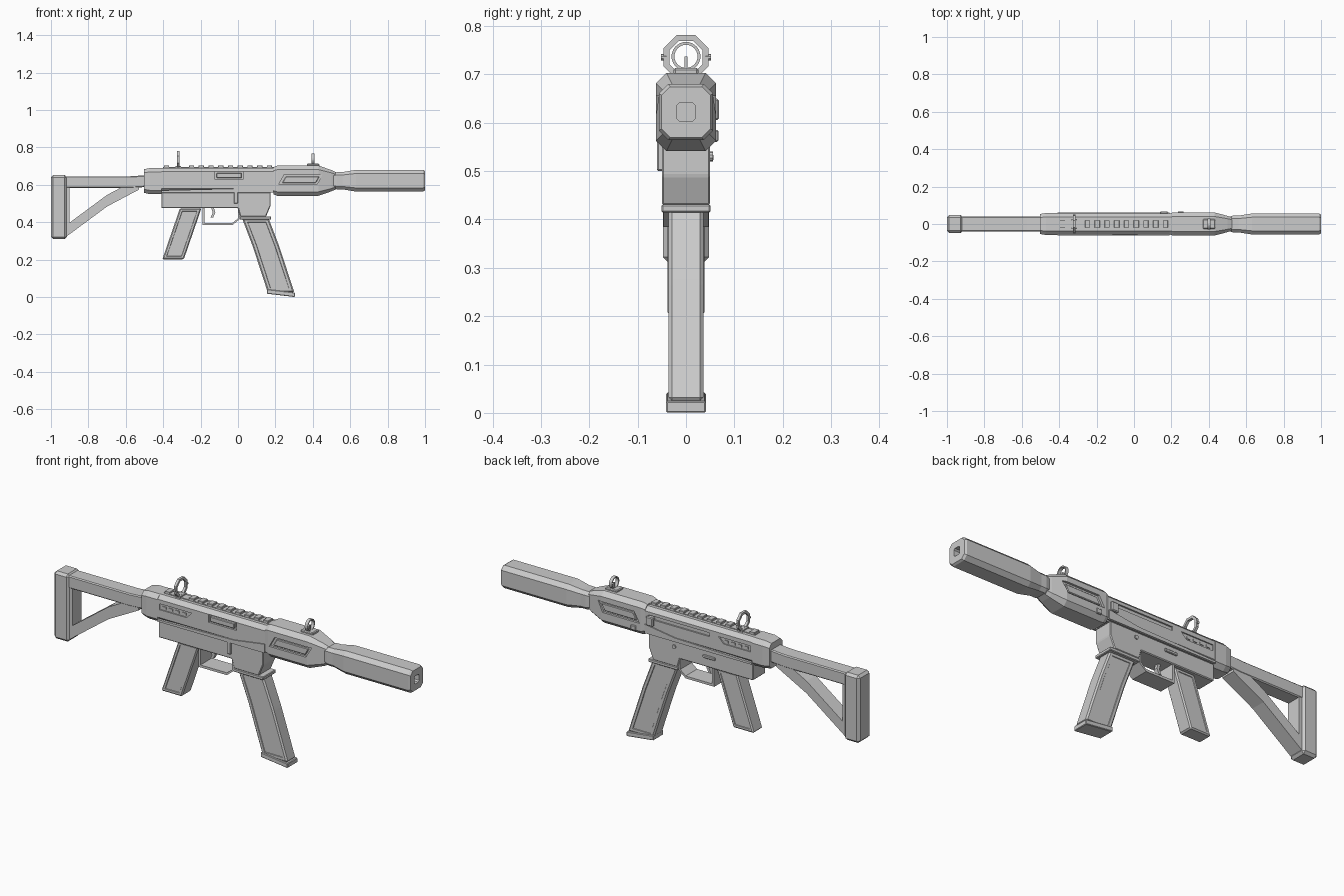
import bpy, bmesh, math
from mathutils import Matrix

cube = bpy.data.objects.get("Cube")
if cube:
    bpy.data.objects.remove(cube, do_unlink=True)

grey = bpy.data.materials.new("light grey")
grey.use_nodes = True
grey.diffuse_color = (.6, .6, .6, 1)
grey.node_tree.nodes["Principled BSDF"].inputs["Base Color"].default_value = grey.diffuse_color


def finish(name, bm):
    bmesh.ops.recalc_face_normals(bm, faces=bm.faces)
    mesh = bpy.data.meshes.new(name)
    bm.to_mesh(mesh)
    bm.free()
    mesh.materials.append(grey)
    part = bpy.data.objects.new(name, mesh)
    bpy.context.collection.objects.link(part)
    return part


def band(path, wide=0, tall=0):
    """Side outline that follows a path of (x, z) points with constant thickness."""
    first = [(x - wide / 2, z + tall / 2) for x, z in path]
    second = [(x + wide / 2, z - tall / 2) for x, z in path]
    return first + second[::-1]


def slab(name, outline, half, y=0, bevel=0, panel=0):
    """Side outline given thickness across y, with optional chamfer and sunk side panels."""
    bm = bmesh.new()
    face = bm.faces.new([bm.verts.new((x, y - half, z)) for x, z in outline])
    extruded = bmesh.ops.extrude_face_region(bm, geom=[face])["geom"]
    moved = [v for v in extruded if isinstance(v, bmesh.types.BMVert)]
    bmesh.ops.translate(bm, verts=moved, vec=(0, half * 2, 0))
    bmesh.ops.recalc_face_normals(bm, faces=bm.faces)
    if bevel:
        bmesh.ops.bevel(bm, geom=bm.edges[:], offset=bevel, segments=1,
                        affect='EDGES', clamp_overlap=True)
    if panel:
        bm.normal_update()
        sides = [f for f in bm.faces if abs(f.normal.y) > .99]
        bmesh.ops.inset_individual(bm, faces=sides, thickness=panel, use_even_offset=True)
        bmesh.ops.inset_individual(bm, faces=sides, thickness=.002, depth=-.003)
    return finish(name, bm)


def box(name, back, front, bottom, top, half, y=0, bevel=0):
    middle = (bottom + top) / 2
    outline = band([(back, middle), (front, middle)], tall=top - bottom)
    return slab(name, outline, half, y, bevel)


def loft(name, centre, height, width, stations):
    """Chamfered square body along x, resized at each (x, scale) station."""
    bm = bmesh.new()
    rings = []
    for x, scale in stations:
        h, w = height * scale, width * scale
        cut = w * .35
        quarter = [(w - cut, h), (w, h - cut)]
        right = quarter + [(y, -z) for y, z in reversed(quarter)]
        loop = right + [(-y, z) for y, z in reversed(right)]
        rings.append([bm.verts.new((x, y, centre + z)) for y, z in loop])
    for a, b in zip(rings, rings[1:]):
        for i in range(len(a)):
            bm.faces.new((a[i - 1], a[i], b[i], b[i - 1]))
    bm.faces.new(rings[0])
    bm.faces.new(rings[-1])
    return finish(name, bm)


def hoop(name, x, z, outer, inner, depth, sides):
    """Flat ring facing along x."""
    bm = bmesh.new()
    loops = []
    for i in range(sides):
        a = (i + .5) * math.tau / sides
        corners = ((outer, -depth), (outer, depth), (inner, depth), (inner, -depth))
        loops.append([bm.verts.new((x + d / 2, r * math.cos(a), z + r * math.sin(a)))
                      for r, d in corners])
    for i in range(sides):
        a, b = loops[i - 1], loops[i]
        for k in range(len(a)):
            bm.faces.new((a[k - 1], a[k], b[k], b[k - 1]))
    return finish(name, bm)


def pin(name, x, y, z, radius):
    """Short round stud lying along y."""
    bm = bmesh.new()
    place = Matrix.Translation((x, y, z)) @ Matrix.Rotation(math.pi / 2, 4, 'X')
    bmesh.ops.create_cone(bm, cap_ends=True, segments=10, radius1=radius, radius2=radius,
                          depth=.012, matrix=place)
    return finish(name, bm)


def carve(target, cutter):
    mod = target.modifiers.new("cut", 'BOOLEAN')
    mod.operation = 'DIFFERENCE'
    mod.solver = 'EXACT'
    mod.object = cutter
    bpy.context.view_layer.objects.active = target
    bpy.ops.object.modifier_apply(modifier=mod.name)
    bpy.data.objects.remove(cutter, do_unlink=True)


# Shared heights and lengthwise positions
deck, waist, belly = .69, .56, .475
rear, joint = -.41, .19
barrel = .622

# Upper receiver with grooves, ejection port and charging handle
receiver = loft("upper_receiver", .625, .065, .056, [(rear, 1), (joint, 1)])
loft("receiver_end_block", .62, .07, .059, [(-.503, .9), (-.47, 1), (rear, 1)])
for side, label in ((-1, "right"), (1, "left")):
    groove = [(-.4, .62), (-.25, .62), (-.22, .65), (-.4, .65)]
    carve(receiver, slab("groove_cutter", groove, half=.02, y=side * .07))
    strip = [(rear, waist), (joint, waist), (joint, .605), (.02, .58), (rear, .57)]
    slab(label + "_side_strip", strip, half=.006, y=side * .055)
    for i in range(4):
        x = -.385 + i * .037
        box(label + "_groove_rib", x, x + .02, .628, .64, half=.004, y=side * .05)
carve(receiver, box("port_cutter", -.125, .03, .63, .67, half=.02, y=-.066))
box("ejection_cover", -.115, .02, .637, .663, half=.01, y=-.05, bevel=.003)
carve(receiver, box("slot_cutter", -.17, .17, .636, .655, half=.02, y=.068))
box("charging_handle", .14, .18, .605, .65, half=.012, y=.056, bevel=.004)

# Lower receiver with magazine well
lower = [(rear, belly), (0, belly), (.012, .43), (.15, .43),
         (.175, .49), (.175, waist), (rear, waist)]
slab("lower_receiver", lower, half=.05, bevel=.004)
box("magazine_well_lip", .01, .177, .414, .431, half=.051, bevel=.003)
box("magazine_catch", -.022, 0, .5, .565, half=.008, y=-.052, bevel=.003)
box("selector_lever", -.2, -.13, .52, .535, half=.006, y=.051, bevel=.003)
pin("receiver_pin", .03, .05, .53, radius=.01)

# Trigger and guard
guard = [(-.19, .39), (-.03, .39), (.012, .425)]
slab("guard_bottom", band(guard, tall=.012), half=.046)
box("guard_back", -.19, -.178, .39, belly, half=.046)
box("guard_front", 0, .012, .42, belly, half=.046)
slab("trigger", band([(-.135, belly), (-.128, .45), (-.14, .425)], wide=.014), half=.01)

# Grip and magazine
slab("grip", band([(-.253, belly), (-.347, .202)], wide=.115),
     half=.038, bevel=.006, panel=.01)
slab("magazine", band([(.093, .42), (.15, .27), (.23, .025)], wide=.142),
     half=.036, bevel=.007, panel=.013)
slab("magazine_base", band([(.154, .03), (.305, .012)], tall=.024), half=.041, bevel=.003)

# Handguard with slanted vents
handguard = loft("handguard", barrel, .081, .062,
                 [(joint, .9), (.21, 1), (.43, 1), (.5, .7), (.535, .5)])
for side, label in ((-1, "right"), (1, "left")):
    vent = band([(.32, .602), (.35, .655)], wide=.205)
    carve(handguard, slab("vent_cutter", vent, half=.02, y=side * .071))
    cover = band([(.326, .61), (.346, .645)], wide=.18)
    slab(label + "_vent_panel", cover, half=.006, y=side * .051, bevel=.003)
box("handguard_latch", .235, .265, waist, .585, half=.008, y=.059, bevel=.003)

# Suppressor with bore
suppressor = loft("suppressor", barrel, .058, .056,
                  [(.49, .6), (.53, .8), (.56, .8), (.63, 1), (.99, 1), (1, .9)])
carve(suppressor, loft("bore_cutter", barrel, .02, .019, [(.9, 1), (1.1, 1)]))

# Folding stock
box("butt_pad", -1, -.915, .31, .652, half=.048, bevel=.012)
slab("stock_top_strut", band([(-.93, .614), (-.58, .614), (-.49, .62)], tall=.063),
     half=.039, bevel=.005)
slab("stock_lower_strut", band([(-.93, .345), (-.7, .515), (-.53, .605)], tall=.062), half=.037)
box("stock_back_post", -.93, -.9, .36, .6, half=.037)

# Top rail
box("rail_base", -.4, joint, .68, .694, half=.02)
box("rail_end", -.395, -.37, deck, .702, half=.02)
for i in range(9):
    x = -.262 + i * .052
    box("rail_tooth", x, x + .028, deck, .704, half=.02, bevel=.002)

# Rear sight
hoop("rear_sight_hoop", -.32, .735, outer=.05, inner=.037, depth=.013, sides=8)
box("rear_sight_foot", -.335, -.305, .68, .7, half=.026)
for side in (-1, 1):
    pin("rear_sight_knob", -.32, side * .046, .735, radius=.007)

# Front sight
box("front_sight_base", .368, .435, deck, .713, half=.026, bevel=.004)
hoop("front_sight_hoop", .402, .737, outer=.03, inner=.024, depth=.016, sides=20)
box("front_sight_post", .398, .406, .71, .737, half=.003)
